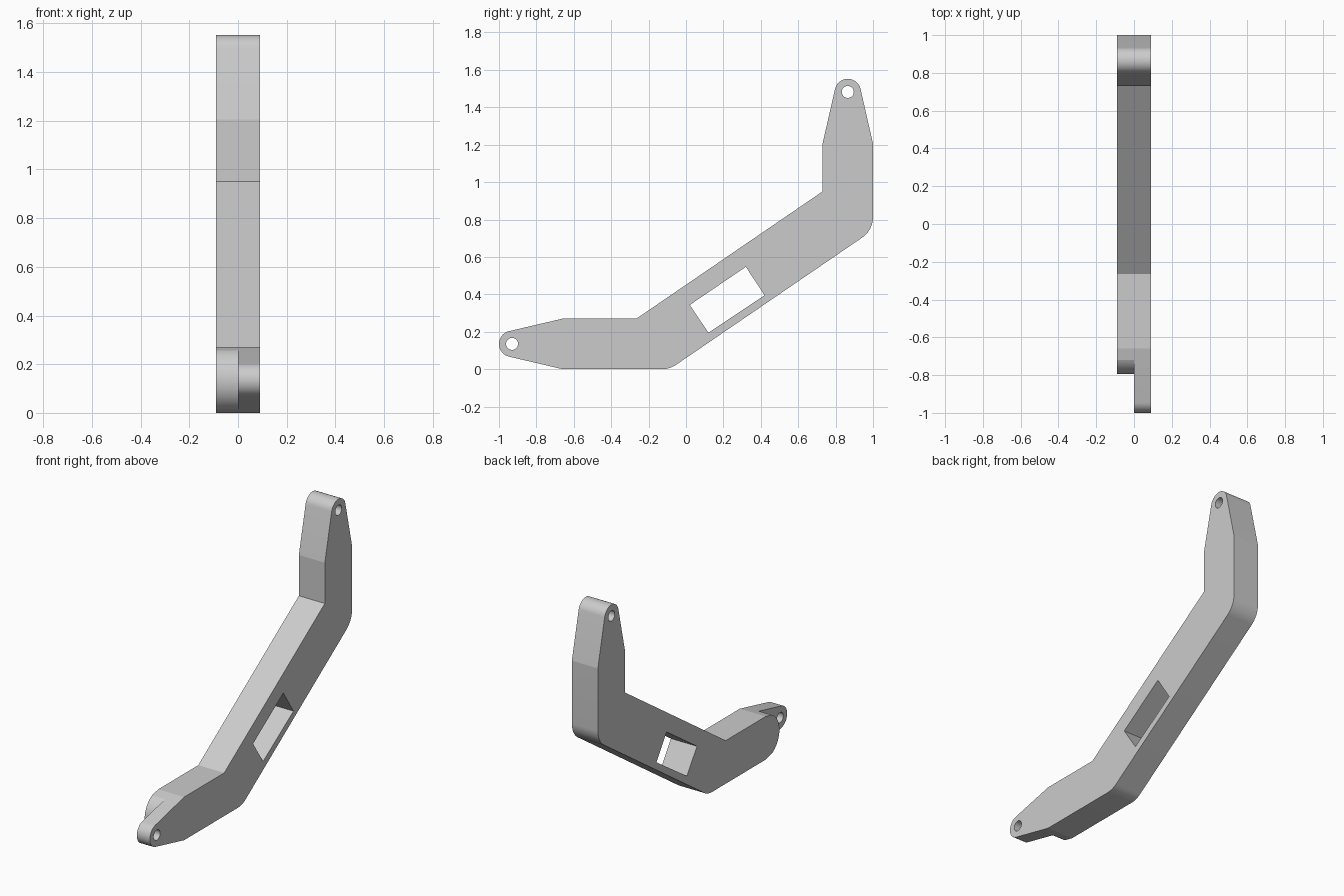
import bpy, bmesh
from math import atan2, acos, tan, cos, sin, pi, hypot
from mathutils import Matrix, Vector

cube = bpy.data.objects.get("Cube")
if cube:
    bpy.data.objects.remove(cube, do_unlink=True)

HALF = 0.09      # half of the arm's width
BEND_R = 0.133   # radius of the outer bends

grey = bpy.data.materials.new("plain grey")
grey.use_nodes = True
colour = (0.6, 0.6, 0.6, 1)
grey.diffuse_color = colour
grey.node_tree.nodes["Principled BSDF"].inputs["Base Color"].default_value = colour


def arc(c, r, a0, a1, n):
    return [(c[0] + r * cos(a0 + (a1 - a0) * i / n),
             c[1] + r * sin(a0 + (a1 - a0) * i / n)) for i in range(n + 1)]


def circle(c, r, n=32):
    return arc(c, r, 0, 2 * pi, n)[:-1]


def tip(c, r, before, after):
    """Rounded end, tangent to the straight sides, going clockwise."""
    def angle(p, side):
        dy, dz = p[0] - c[0], p[1] - c[1]
        return atan2(dz, dy) + side * acos(r / hypot(dy, dz))
    a0, a1 = angle(before, -1), angle(after, 1)
    while a1 > a0:
        a1 -= 2 * pi
    return arc(c, r, a0, a1, 20)


def bend(before, corner, after, r=BEND_R, n=8):
    """Rounded corner between two straight sides."""
    k = Vector(corner)
    u, v = (Vector(before) - k).normalized(), (Vector(after) - k).normalized()
    half = u.angle(v) / 2
    c = k + (u + v).normalized() * (r / sin(half))
    p, q = k + u * (r / tan(half)) - c, k + v * (r / tan(half)) - c
    # Blend the two radii and set each back to the full length
    return [tuple(c + p.lerp(q, i / n).normalized() * r) for i in range(n + 1)]


def plate(name, loops, x0, x1):
    """Flat plate in the side plane, with the later loops as holes."""
    curve = bpy.data.curves.new(name, "CURVE")
    curve.dimensions = "2D"
    curve.fill_mode = "BOTH"
    curve.extrude = (x1 - x0) / 2
    for loop in loops:
        s = curve.splines.new("POLY")
        s.points.add(len(loop) - 1)
        for pt, (y, z) in zip(s.points, loop):
            pt.co = (y, z, 0, 1)
        s.use_cyclic_u = True
    temp = bpy.data.objects.new(name + "_outline", curve)
    mesh = bpy.data.meshes.new_from_object(temp)
    bpy.data.objects.remove(temp)
    mesh.transform(Matrix(((0, 0, 1, (x0 + x1) / 2), (1, 0, 0, 0),
                           (0, 1, 0, 0), (0, 0, 0, 1))))
    bm = bmesh.new()
    bm.from_mesh(mesh)
    bmesh.ops.remove_doubles(bm, verts=bm.verts, dist=1e-5)
    bmesh.ops.recalc_face_normals(bm, faces=bm.faces)
    bm.to_mesh(mesh)
    bm.free()
    mesh.materials.clear()
    mesh.materials.append(grey)
    obj = bpy.data.objects.new(name, mesh)
    bpy.context.collection.objects.link(obj)
    return obj


# Side outline, clockwise from the top of the foot
foot_top, foot_low = (-0.66, 0.27), (-0.66, 0)
post_front, post_back = (0.73, 1.205), (1, 1.205)
knee, elbow = (-0.087, 0), (1, 0.743)
post_centre, foot_centre = (0.865, 1.482), (-0.93, 0.135)
upper = [foot_top, (-0.265, 0.27), (0.73, 0.95), post_front]
upper += tip(post_centre, 0.07, post_front, post_back) + [post_back]
upper += bend(post_back, elbow, knee) + bend(elbow, knee, foot_low) + [foot_low]

# Openings
window = [(0.02, 0.343), (0.32, 0.547), (0.42, 0.395), (0.12, 0.195)]
top_hole = circle(post_centre, 0.032)
foot_hole = circle(foot_centre, 0.032)

# Left half has the thin tapered tongue
tongue = tip(foot_centre, 0.07, foot_low, foot_top)
arm = plate("bent_arm", [upper + tongue, window, top_hole, foot_hole], 0, HALF)

# Right half starts on the same taper, then ends in a short round
taper = atan2(foot_top[1] - tongue[-1][1], foot_top[0] - tongue[-1][0])
round_end = arc((-0.66, 0.135), 0.135, -pi / 2 - 2 * taper, -3 * pi / 2 + 2 * taper, 24)
other = plate("right_half", [upper + round_end, window, top_hole], -HALF, 0)

# Fuse the halves into one solid
fuse = arm.modifiers.new("fuse", "BOOLEAN")
fuse.operation = "UNION"
fuse.solver = "EXACT"
fuse.object = other
bpy.ops.object.select_all(action="DESELECT")
arm.select_set(True)
bpy.context.view_layer.objects.active = arm
bpy.ops.object.modifier_apply(modifier="fuse")
bpy.data.objects.remove(other, do_unlink=True)
bpy.ops.object.shade_smooth_by_angle(angle=0.2)
